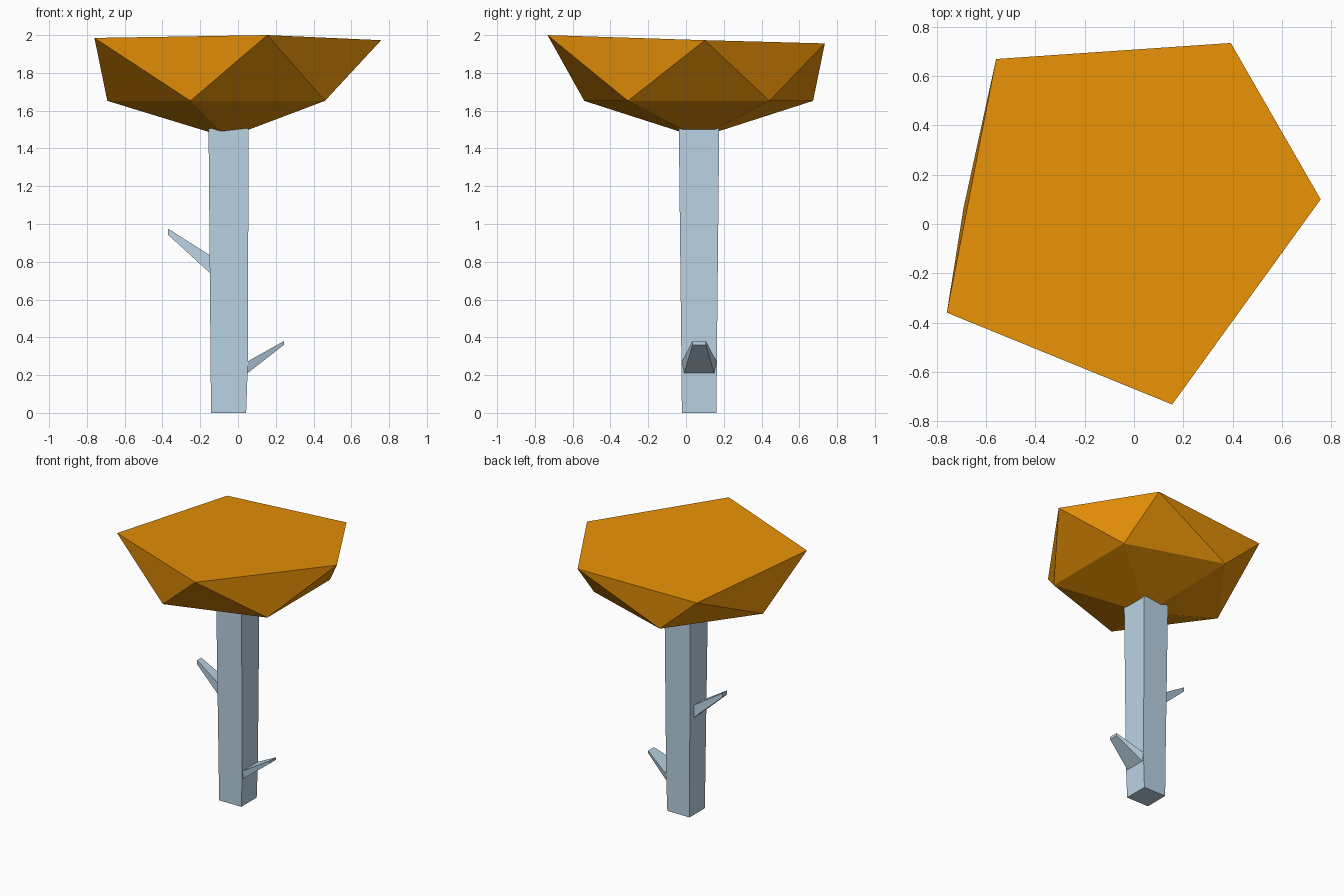
import bpy, math

if "Cube" in bpy.data.objects:
    bpy.data.objects.remove(bpy.data.objects["Cube"])


def material(name, rgb):
    m = bpy.data.materials.new(name)
    m.diffuse_color = (*rgb, 1)
    m.use_nodes = True
    m.node_tree.nodes["Principled BSDF"].inputs["Base Color"].default_value = m.diffuse_color
    return m


leaf = material("autumn_orange", (0.80, 0.283, 0.002))
bark = material("pale_blue_bark", (0.49, 0.65, 0.77))


def add_mesh(name, verts, faces, mat):
    me = bpy.data.meshes.new(name)
    me.from_pydata(verts, [], faces)
    me.materials.append(mat)
    me.update()
    ob = bpy.data.objects.new(name, me)
    bpy.context.collection.objects.link(ob)
    return ob


def prism(name, loops, mat):
    """Four-sided bar skinned through a list of corner loops."""
    n = 4 * (len(loops) - 1)
    faces = [(3, 2, 1, 0), (n, n + 1, n + 2, n + 3)]
    for b in range(0, n, 4):
        faces += [(b + i, b + (i + 1) % 4, b + (i + 1) % 4 + 4, b + i + 4) for i in range(4)]
    return add_mesh(name, sum(loops, []), faces, mat)


def rect(x0, x1, y0, y1, z):
    return [(x0, y0, z), (x1, y0, z), (x1, y1, z), (x0, y1, z)]


def side(x, z0, z1, yb, yt):
    """Upright end loop of a branch: bottom y range, then top y range."""
    return [(x, yb[0], z0), (x, yb[1], z0), (x, yt[1], z1), (x, yt[0], z1)]


# Trunk: square, slightly wider at the top, ending at the canopy
prism("trunk", [rect(-0.143, 0.043, -0.022, 0.162, 0),
                rect(-0.145, 0.052, -0.024, 0.163, 0.25),
                rect(-0.156, 0.056, -0.038, 0.176, 1.505)], bark)

# Low right branch and thinner high left branch
prism("right_branch", [side(0.05, 0.21, 0.272, (-0.01, 0.15), (-0.022, 0.162)),
                       side(0.243, 0.36, 0.38, (0.035, 0.105), (0.035, 0.105))], bark)
prism("left_branch", [side(-0.146, 0.738, 0.833, (0.12, 0.02), (0.12, 0.02)),
                      side(-0.37, 0.943, 0.975, (0.09, 0.04), (0.09, 0.04))], bark)

# Canopy: bottom point, regular lower pentagon, uneven tilted top pentagon
cx, cy, r = -0.055, 0.067, 0.637
lower = [(cx + r * math.cos(math.radians(a)), cy + r * math.sin(math.radians(a)), 1.652)
         for a in range(36, 396, 72)]
top = [(0.393, 0.735, 1.956), (-0.56, 0.67, 1.928), (-0.76, -0.36, 1.985),
       (0.155, -0.733, 2.0), (0.758, 0.10, 1.973)]
faces = [(5, 6, 7, 8, 9)]
for i in range(5):
    j = (i + 1) % 5
    faces += [(i, j, 5 + i), (j, 5 + j, 5 + i), (j, i, 10)]
add_mesh("canopy", lower + top + [(cx, cy, 1.457)], faces, leaf)
